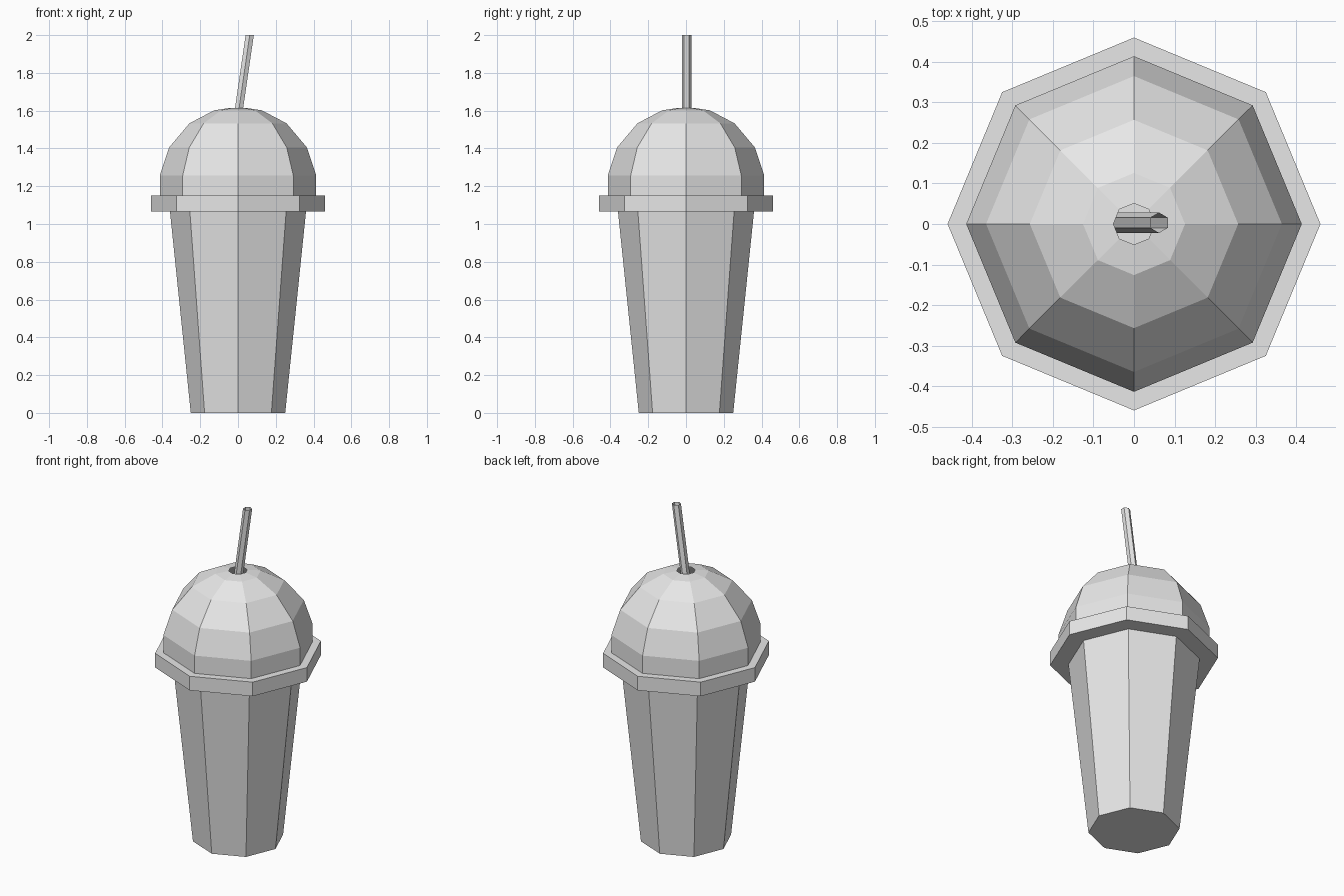
import bpy
import bmesh
import math
from mathutils import Vector

default = bpy.data.objects.get("Cube")
if default:
    bpy.data.objects.remove(default, do_unlink=True)

GREY = (0.8, 0.8, 0.8, 1.0)
grey = bpy.data.materials.new("light grey")
grey.use_nodes = True
grey.diffuse_color = GREY
grey.node_tree.nodes["Principled BSDF"].inputs["Base Color"].default_value = GREY


def loft(name, rings, sides, turn=0.0, cap_bottom=False):
    """Join horizontal polygon rings, given as (centre, radius), from bottom to top."""
    bm = bmesh.new()
    loops = []
    for centre, radius in rings:
        loop = []
        for i in range(sides):
            a = turn + math.tau * i / sides
            offset = Vector((math.cos(a), math.sin(a), 0)) * radius
            loop.append(bm.verts.new(Vector(centre) + offset))
        loops.append(loop)
    for low, high in zip(loops, loops[1:]):
        for i in range(sides):
            j = (i + 1) % sides
            bm.faces.new((low[i], low[j], high[j], high[i]))
    if cap_bottom:
        bm.faces.new(loops[0][::-1])
    mesh = bpy.data.meshes.new(name)
    bm.to_mesh(mesh)
    bm.free()
    mesh.materials.append(grey)
    obj = bpy.data.objects.new(name, mesh)
    bpy.context.collection.objects.link(obj)
    return obj


def turned(name, profile, **options):
    """Eight-sided part around the z axis from (radius, height) pairs."""
    return loft(name, [((0, 0, z), r) for r, z in profile], 8, **options)


# Tapered cup with a closed base
turned("cup", [(0.25, 0), (0.36, 1.065)], cap_bottom=True)

# Flat rim overhanging the cup
turned("lid_rim", [(0.36, 1.065), (0.46, 1.065), (0.46, 1.15), (0.414, 1.15)])

# Domed lid, open at the top for the straw
turned("lid_dome", [(0.414, 1.15), (0.414, 1.257), (0.365, 1.405),
                    (0.257, 1.533), (0.126, 1.602), (0.051, 1.613)])

# Leaning six-sided open straw, running down into the cup
loft("straw", [((-0.2, 0.003, 0.2), 0.025), ((0.062, 0.003, 2), 0.025)],
     6, turn=math.pi / 6)
